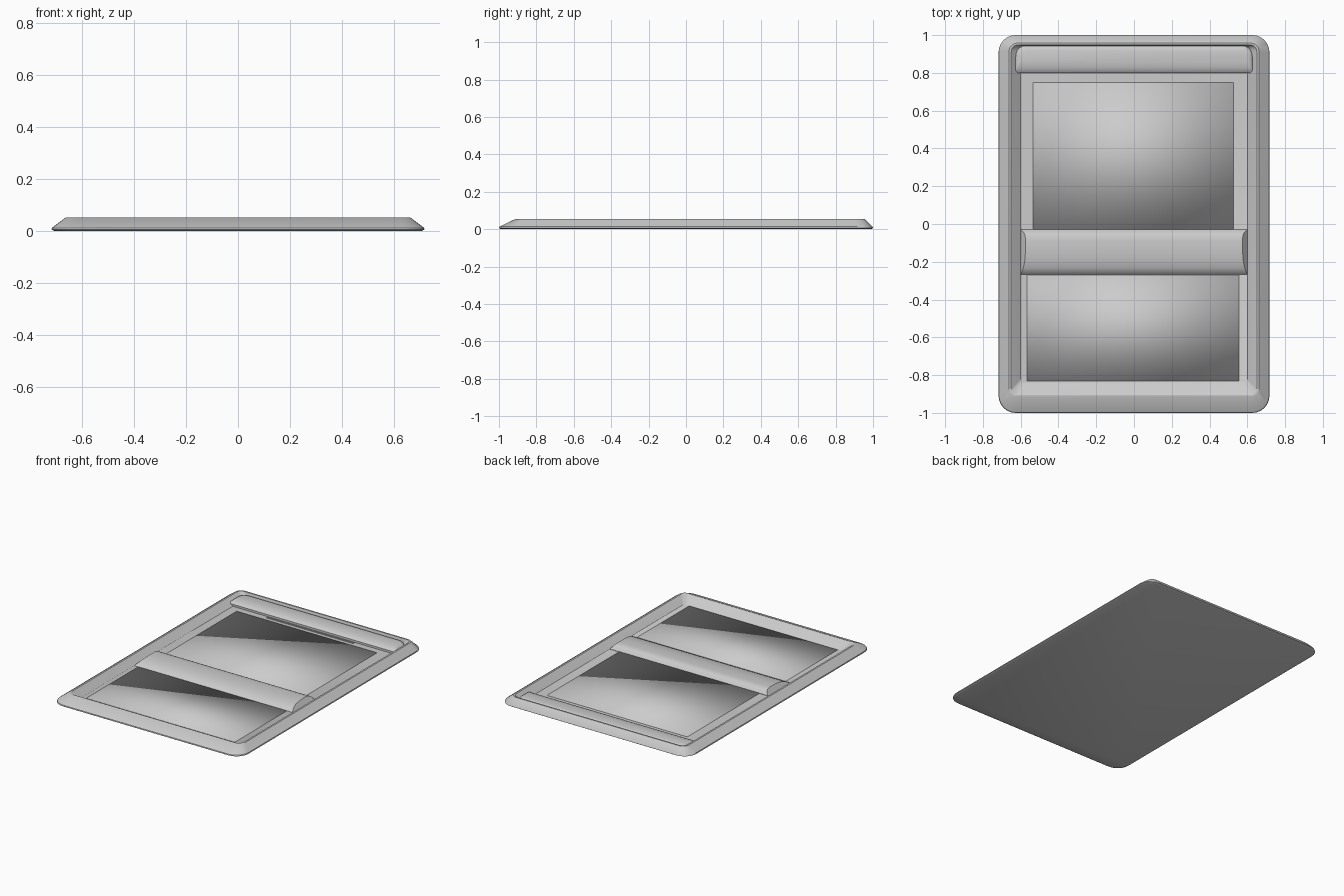
import bpy, bmesh, math

if "Cube" in bpy.data.objects:
    bpy.data.objects.remove(bpy.data.objects["Cube"])


def finish(bm, name, angle=None):
    bmesh.ops.recalc_face_normals(bm, faces=bm.faces)
    me = bpy.data.meshes.new(name)
    bm.to_mesh(me)
    bm.free()
    ob = bpy.data.objects.new(name, me)
    bpy.context.collection.objects.link(ob)
    bpy.ops.object.select_all(action='DESELECT')
    ob.select_set(True)
    bpy.context.view_layer.objects.active = ob
    if angle is None:
        bpy.ops.object.shade_smooth()
    else:
        bpy.ops.object.shade_smooth_by_angle(angle=math.radians(angle))
    return ob


def rounded_rect(hx, y0, y1, radii, z, n=6):
    """Points of a rounded rectangle; radii = (front, back)."""
    rf, rb = radii
    pts = []
    for sx, y, r, start in ((1, y0 + rf, rf, -90), (1, y1 - rb, rb, 0),
                            (-1, y1 - rb, rb, 90), (-1, y0 + rf, rf, 180)):
        for i in range(n + 1):
            a = math.radians(start + 90 * i / n)
            pts.append((sx * (hx - r) + r * math.cos(a), y + r * math.sin(a), z))
    return pts


def loft(name, loops, angle=None):
    """Skin closed loops one after another and cap both ends."""
    bm = bmesh.new()
    rings = [[bm.verts.new(p) for p in loop] for loop in loops]
    for a, b in zip(rings, rings[1:]):
        for i in range(len(a)):
            j = (i + 1) % len(a)
            bm.faces.new((a[i], a[j], b[j], b[i]))
    bm.faces.new(rings[0])
    bm.faces.new(rings[-1])
    return finish(bm, name, angle)


# Tray: flat base, low outer wall, sloped rim, sunken floor
loft("tray", [rounded_rect(hx, y0, y1, (r, r), z) for hx, y0, y1, r, z in (
    (0.705, -0.99, 0.99, 0.085, 0.0),
    (0.717, -1.0, 1.0, 0.09, 0.006),
    (0.715, -0.998, 0.998, 0.09, 0.013),
    (0.662, -0.915, 0.958, 0.045, 0.053),
    (0.650, -0.905, 0.948, 0.035, 0.053),
    (0.600, -0.840, 0.940, 0.020, 0.012))], 30)


# Flat panels with soft pillow-like shading
def panel(name, x0, x1, y0, y1):
    loft(name, [[(x0, y0, z), (x1, y0, z), (x1, y1, z), (x0, y1, z)]
                for z in (0.004, 0.015)])


panel("upper_panel", -0.535, 0.527, -0.03, 0.75)
panel("lower_panel", -0.567, 0.557, -0.83, -0.27)

# Raised bar between the panels, ends flaring toward the rim
profile = [(-0.27, 0.006), (-0.265, 0.014), (-0.235, 0.029), (-0.20, 0.039),
           (-0.15, 0.044), (-0.09, 0.045), (-0.06, 0.042), (-0.045, 0.034),
           (-0.03, 0.014), (-0.03, 0.006)]
loft("middle_bar", [[(s * (0.61 - 0.8 * z), y, z) for y, z in profile]
                    for s in (-1, 1)], 35)

# Raised back bar with rounded back corners and a falling front face
loft("back_bar", [rounded_rect(0.63 - d, 0.80 + f, 0.945 - d, (0.006, 0.06 - d), z)
                  for d, f, z in ((0, 0, 0.006), (0, 0, 0.026), (0.004, 0.01, 0.034),
                                  (0.012, 0.03, 0.041), (0.028, 0.06, 0.045))], 35)

# Thin lip in front of the back bar
loft("back_lip", [[(-0.33, 0.78, z), (0.33, 0.78, z), (0.33, 0.79, z), (-0.33, 0.79, z)]
                  for z in (0.006, 0.016)], 30)
